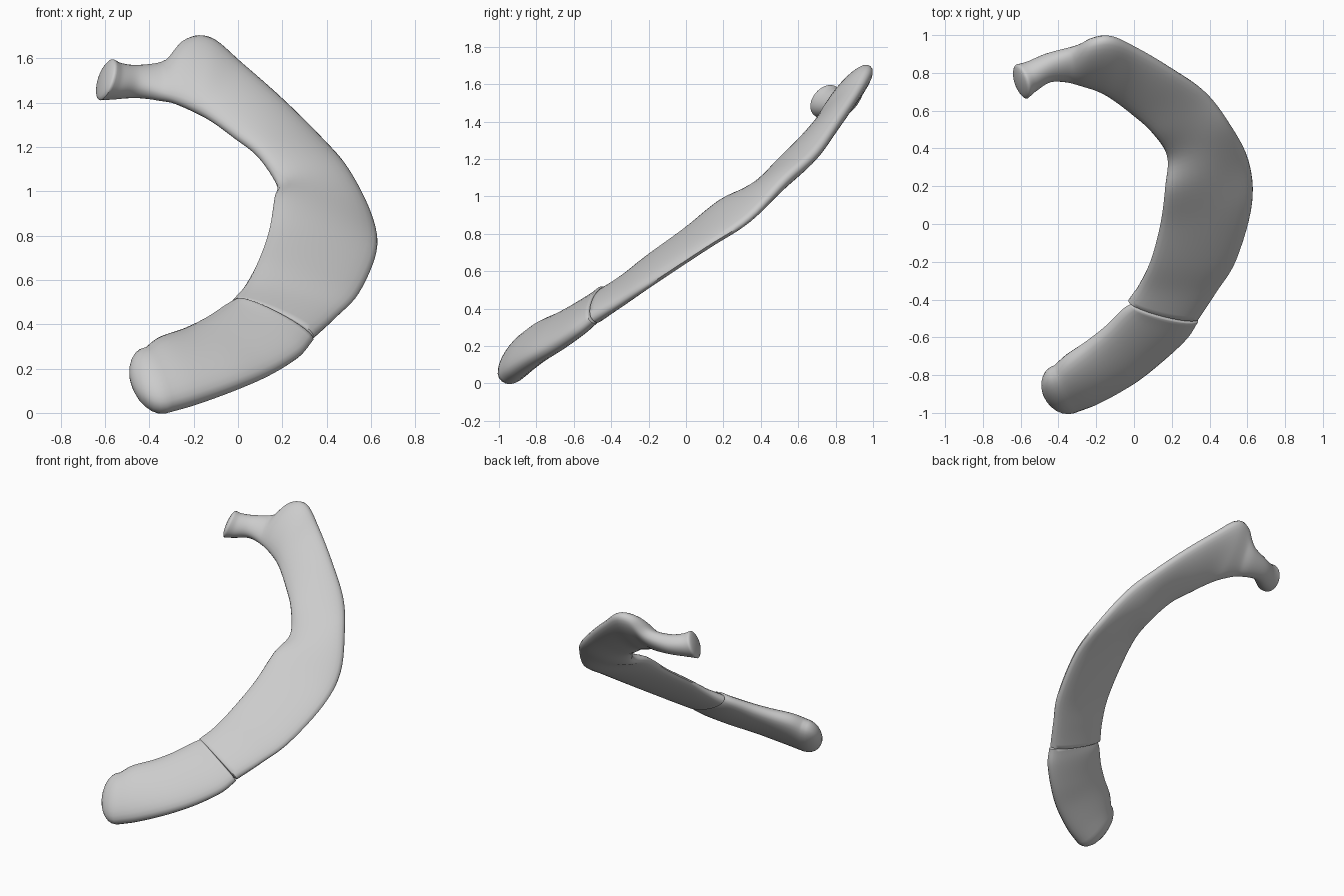
import bpy, bmesh, math
from mathutils import Vector

cube = bpy.data.objects.get("Cube")
if cube:
    bpy.data.objects.remove(cube, do_unlink=True)

bone = bpy.data.materials.new("bone_grey")
bone.use_nodes = True
colour = (0.6, 0.6, 0.6, 1)
bone.diffuse_color = colour
bone.node_tree.nodes["Principled BSDF"].inputs["Base Color"].default_value = colour

SIDES = 28


def spline(values, t):
    """Smooth interpolation through a list of vectors."""
    i = min(int(t), len(values) - 2)
    u = t - i
    b, c = values[i], values[i + 1]
    a = values[i - 1] if i > 0 else b * 2 - c
    d = values[i + 2] if i + 2 < len(values) else c * 2 - b
    return 0.5 * (b * 2 + (c - a) * u + (a * 2 - b * 5 + c * 4 - d) * u ** 2
                  + (b * 3 - a - c * 3 + d) * u ** 3)


def loft(name, outer, inner, thick, caps, steps=6):
    """Flattened tube between an outer and an inner edge, with rounded ends."""
    outer = [Vector(p) for p in outer]
    inner = [Vector(p) for p in inner]
    thick = [Vector((t, 0, 0)) for t in thick]
    last = len(outer) - 1
    rings = []
    for k in range(last * steps + 1):
        t = k / steps
        o, i = spline(outer, t), spline(inner, t)
        lo, hi = max(t - 0.3, 0), min(t + 0.3, last)
        mid = lambda s: (spline(outer, s) + spline(inner, s)) / 2
        tangent = (mid(hi) - mid(lo)).normalized()
        half = (o - i) / 2
        normal = half.cross(tangent).normalized() * spline(thick, t).x
        rings.append(((o + i) / 2, half, normal, tangent))

    def cap(ring, length, sign):
        c, h, n, t = ring
        t = (t - h * (t.dot(h) / h.length_squared)).normalized()
        return [(c + t * sign * length * math.sin(a), h * math.cos(a), n * math.cos(a), t)
                for a in (math.radians(d) for d in range(15, 90, 14))]

    rings = cap(rings[0], caps[0], -1)[::-1] + rings + cap(rings[-1], caps[1], 1)
    bm = bmesh.new()
    loops = []
    for c, h, n, _ in rings:
        loop = []
        for s in range(SIDES):
            a = math.tau * s / SIDES
            ca, sa = math.cos(a), math.sin(a)
            loop.append(bm.verts.new(c + h * ca + n * math.copysign(abs(sa) ** 0.85, sa)))
        loops.append(loop)
    for p, q in zip(loops, loops[1:]):
        for s in range(SIDES):
            n = (s + 1) % SIDES
            bm.faces.new((p[s], p[n], q[n], q[s]))
    bm.faces.new(loops[0])
    bm.faces.new(loops[-1])
    bmesh.ops.recalc_face_normals(bm, faces=bm.faces)
    mesh = bpy.data.meshes.new(name)
    bm.to_mesh(mesh)
    bm.free()
    mesh.materials.append(bone)
    obj = bpy.data.objects.new(name, mesh)
    bpy.context.collection.objects.link(obj)
    bpy.ops.object.select_all(action="DESELECT")
    obj.select_set(True)
    bpy.context.view_layer.objects.active = obj
    bpy.ops.object.shade_smooth_by_angle(angle=math.radians(50))


# Curved shaft, running up to the bump, the neck and the flared head
loft("rib_shaft",
     [(.34, -.5, .34), (.44, -.35, .43), (.545, -.18, .54), (.625, .11, .73), (.605, .34, .88),
      (.5, .54, 1.09), (.375, .7, 1.235), (.2, .82, 1.41), (.02, .925, 1.57), (-.12, .985, 1.685),
      (-.23, .97, 1.68), (-.32, .93, 1.58), (-.45, .89, 1.55), (-.54, .84, 1.56),
      (-.585, .815, 1.58)],
     [(-.03, -.41, .5), (.03, -.32, .57), (.09, -.19, .68), (.14, 0, .82), (.165, .19, .97),
      (.175, .36, 1.035), (.09, .49, 1.165), (-.02, .59, 1.25), (-.11, .66, 1.315),
      (-.18, .705, 1.355), (-.27, .74, 1.395), (-.35, .76, 1.42), (-.45, .765, 1.44),
      (-.54, .725, 1.43), (-.6, .695, 1.425)],
     [.06, .05, .045, .045, .05, .055, .055, .055, .055, .065, .065, .06, .065, .075, .09],
     (.01, .025))

# Thicker front segment with a blunt round tip
loft("front_segment",
     [(.34, -.51, .33), (.28, -.6, .26), (.15, -.72, .18), (0, -.835, .115), (-.18, -.93, .05),
      (-.32, -.98, .01)],
     [(-.01, -.43, .51), (-.06, -.46, .48), (-.15, -.55, .42), (-.25, -.63, .37),
      (-.36, -.71, .33), (-.42, -.77, .285)],
     [.055, .062, .068, .075, .085, .088],
     (.01, .115))
